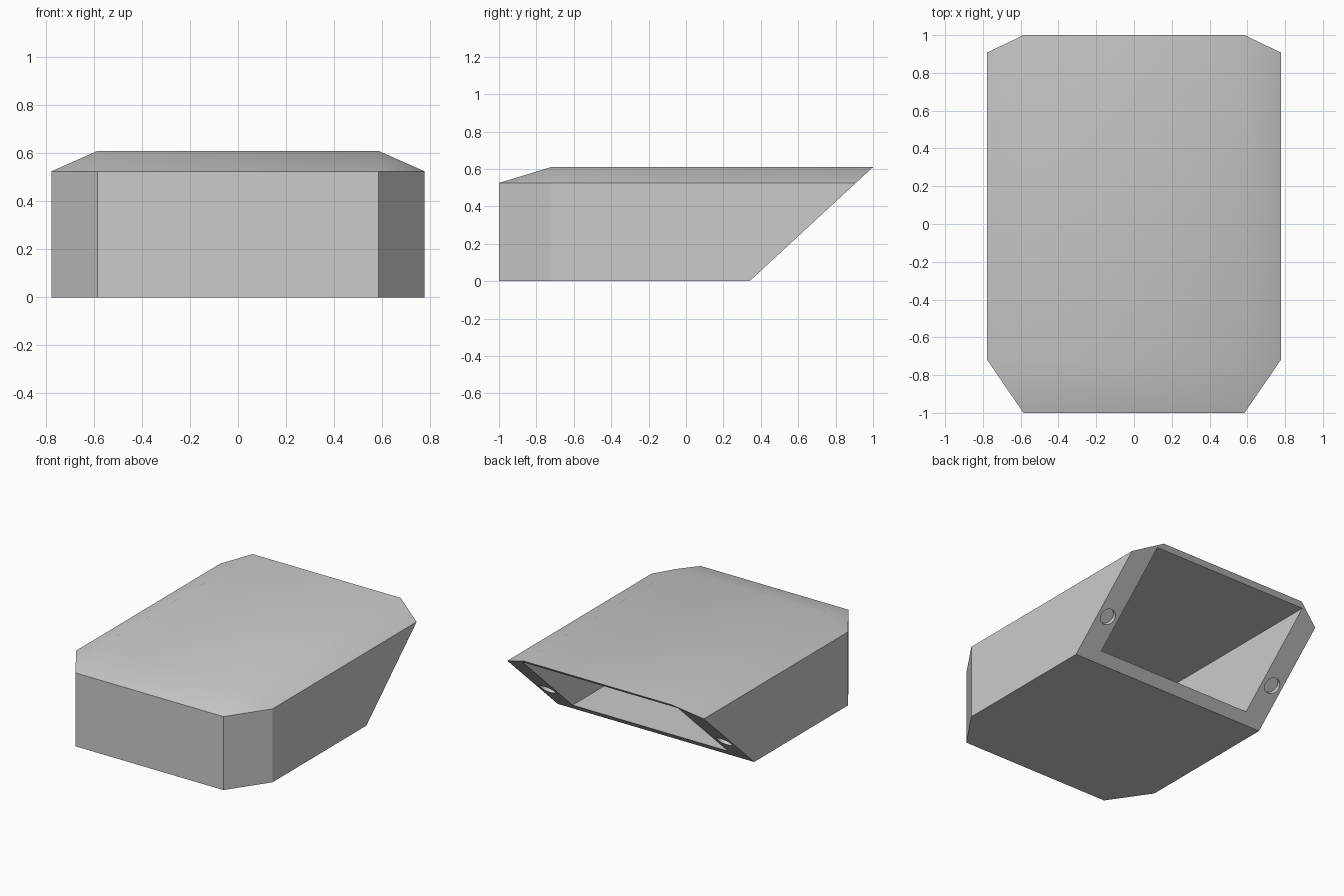
import bpy, bmesh, math
from mathutils import Vector, Matrix

cube = bpy.data.objects.get("Cube")
if cube:
    bpy.data.objects.remove(cube, do_unlink=True)

HALF_W, TOP_W = 0.777, 0.585      # half widths of walls and flat top
EDGE_Z, TOP_Z = 0.525, 0.61       # wall height and full height
FRONT, CORNER, FAR = -1.0, -0.72, 1.3
CUT_Y = 0.34                      # where the slanted rear cut meets the base
SLOPE = (1 - CUT_Y) / TOP_Z
NORMAL = Vector((0, 1, -SLOPE)).normalized()

grey = bpy.data.materials.new("light grey")
grey.use_nodes = True
grey.diffuse_color = (0.6, 0.6, 0.6, 1)
grey.node_tree.nodes["Principled BSDF"].inputs["Base Color"].default_value = (0.6, 0.6, 0.6, 1)


def make_object(name, bm):
    bmesh.ops.recalc_face_normals(bm, faces=bm.faces)
    mesh = bpy.data.meshes.new(name)
    bm.to_mesh(mesh)
    bm.free()
    mesh.materials.append(grey)
    obj = bpy.data.objects.new(name, mesh)
    bpy.context.collection.objects.link(obj)
    return obj


# Housing: chamfered block with a bevelled lid
bm = bmesh.new()
for side in (-1, 1):
    for z in (0, EDGE_Z):
        for x, y in ((TOP_W, FRONT), (HALF_W, CORNER), (HALF_W, FAR)):
            bm.verts.new((side * x, y, z))
    for y in (CORNER, FAR):
        bm.verts.new((side * TOP_W, y, TOP_Z))
bmesh.ops.convex_hull(bm, input=bm.verts[:])
bmesh.ops.dissolve_limit(bm, angle_limit=math.radians(1), verts=bm.verts[:], edges=bm.edges[:])

# Slanted rear face
cut = bmesh.ops.bisect_plane(bm, geom=bm.verts[:] + bm.edges[:] + bm.faces[:],
                             plane_co=(0, CUT_Y, 0), plane_no=NORMAL, clear_outer=True)
bmesh.ops.contextual_create(bm, geom=[e for e in cut["geom_cut"] if isinstance(e, bmesh.types.BMEdge)])
housing = make_object("housing", bm)

# Rectangular cavity opening at the rear
cutters = []
bm = bmesh.new()
low, high, back = 0.058, 0.583, -0.72
bmesh.ops.create_cube(bm, size=1, matrix=Matrix.Translation((0, (back + FAR) / 2, (low + high) / 2))
                      @ Matrix.Diagonal((1.23, FAR - back, high - low, 1)))
cutters.append(make_object("cavity_cutter", bm))

# Shallow round sockets in the rear rim
for side, label in ((1, "left"), (-1, "right")):
    bm = bmesh.new()
    z = 0.21
    place = Matrix.Translation((side * 0.698, CUT_Y + SLOPE * z, z))
    turn = NORMAL.to_track_quat('Z', 'Y').to_matrix().to_4x4()
    bmesh.ops.create_cone(bm, cap_ends=True, segments=32, radius1=0.055, radius2=0.055,
                          depth=0.06, matrix=place @ turn)
    cutters.append(make_object(label + "_socket_cutter", bm))

# Carve the housing and shade it
bpy.ops.object.select_all(action='DESELECT')
bpy.context.view_layer.objects.active = housing
housing.select_set(True)
for cutter in cutters:
    cutter.hide_render = True
    mod = housing.modifiers.new(cutter.name, 'BOOLEAN')
    mod.operation = 'DIFFERENCE'
    mod.solver = 'EXACT'
    mod.object = cutter
    bpy.ops.object.modifier_apply(modifier=mod.name)
for cutter in cutters:
    bpy.data.objects.remove(cutter, do_unlink=True)
bpy.ops.object.shade_smooth_by_angle(angle=math.radians(30))
